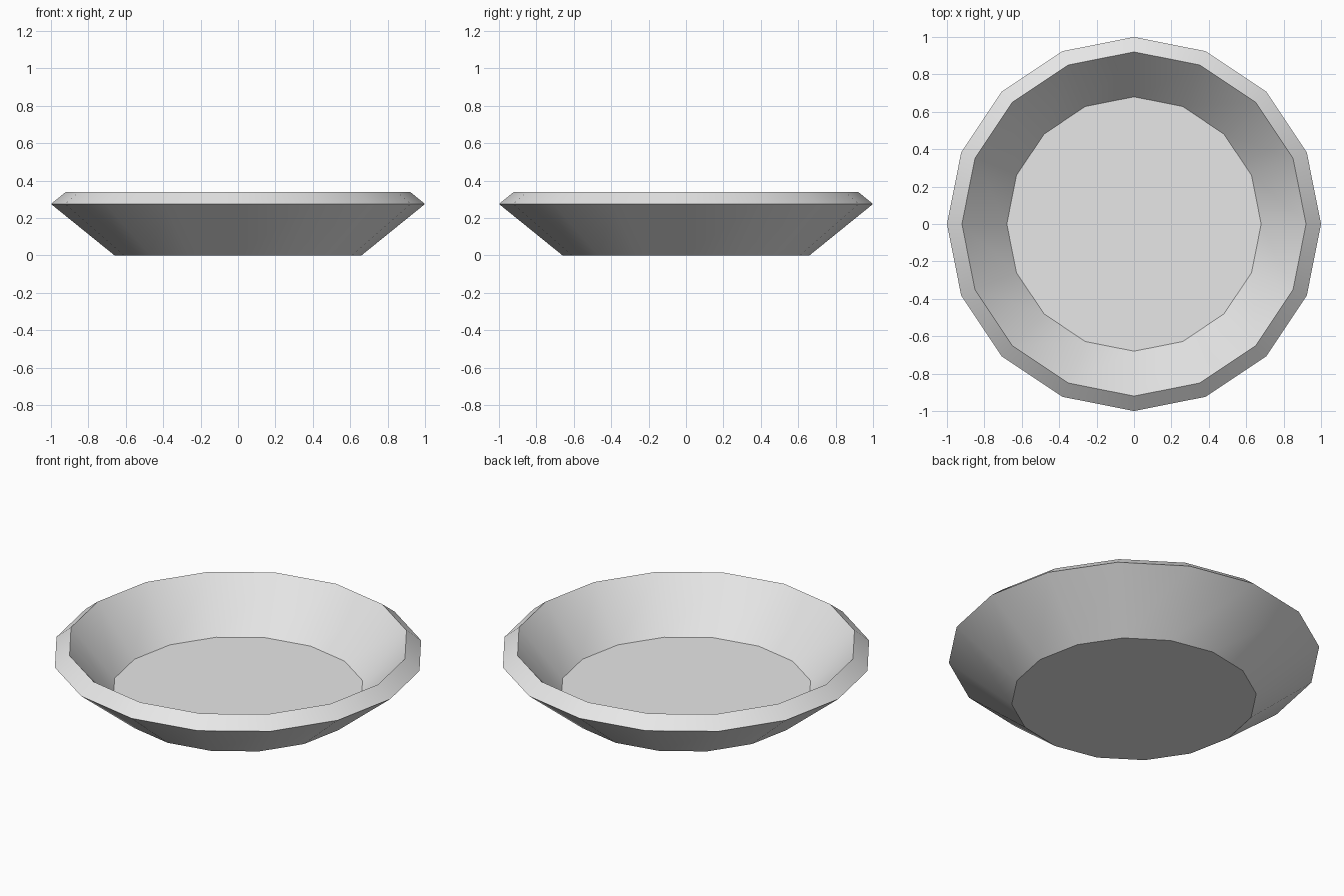
import bpy
import bmesh
from math import cos, sin, tau, radians

cube = bpy.data.objects.get("Cube")
if cube:
    bpy.data.objects.remove(cube, do_unlink=True)

SIDES = 16
# Radius and height: underside, widest edge, lip, inner floor
PROFILE = [(0.66, 0.0), (1.0, 0.275), (0.92, 0.34), (0.68, 0.062)]

# Plain grey material
grey = bpy.data.materials.new("light grey")
grey.use_nodes = True
color = (0.8, 0.8, 0.8, 1)
grey.diffuse_color = color
grey.node_tree.nodes["Principled BSDF"].inputs["Base Color"].default_value = color

# Dish: rings joined by wall bands, closed by the underside and the floor
bm = bmesh.new()
rings = [[bm.verts.new((r * cos(tau * i / SIDES), r * sin(tau * i / SIDES), z))
          for i in range(SIDES)] for r, z in PROFILE]
for low, high in zip(rings, rings[1:]):
    for i in range(SIDES):
        j = (i + 1) % SIDES
        bm.faces.new((low[i], low[j], high[j], high[i]))
bm.faces.new(rings[0][::-1])
bm.faces.new(rings[-1])
bmesh.ops.recalc_face_normals(bm, faces=bm.faces[:])

mesh = bpy.data.meshes.new("dish")
bm.to_mesh(mesh)
bm.free()
mesh.materials.append(grey)
dish = bpy.data.objects.new("dish", mesh)
bpy.context.collection.objects.link(dish)

# Smooth round the walls, sharp at the rims
bpy.ops.object.select_all(action="DESELECT")
dish.select_set(True)
bpy.context.view_layer.objects.active = dish
bpy.ops.object.shade_smooth_by_angle(angle=radians(30))
